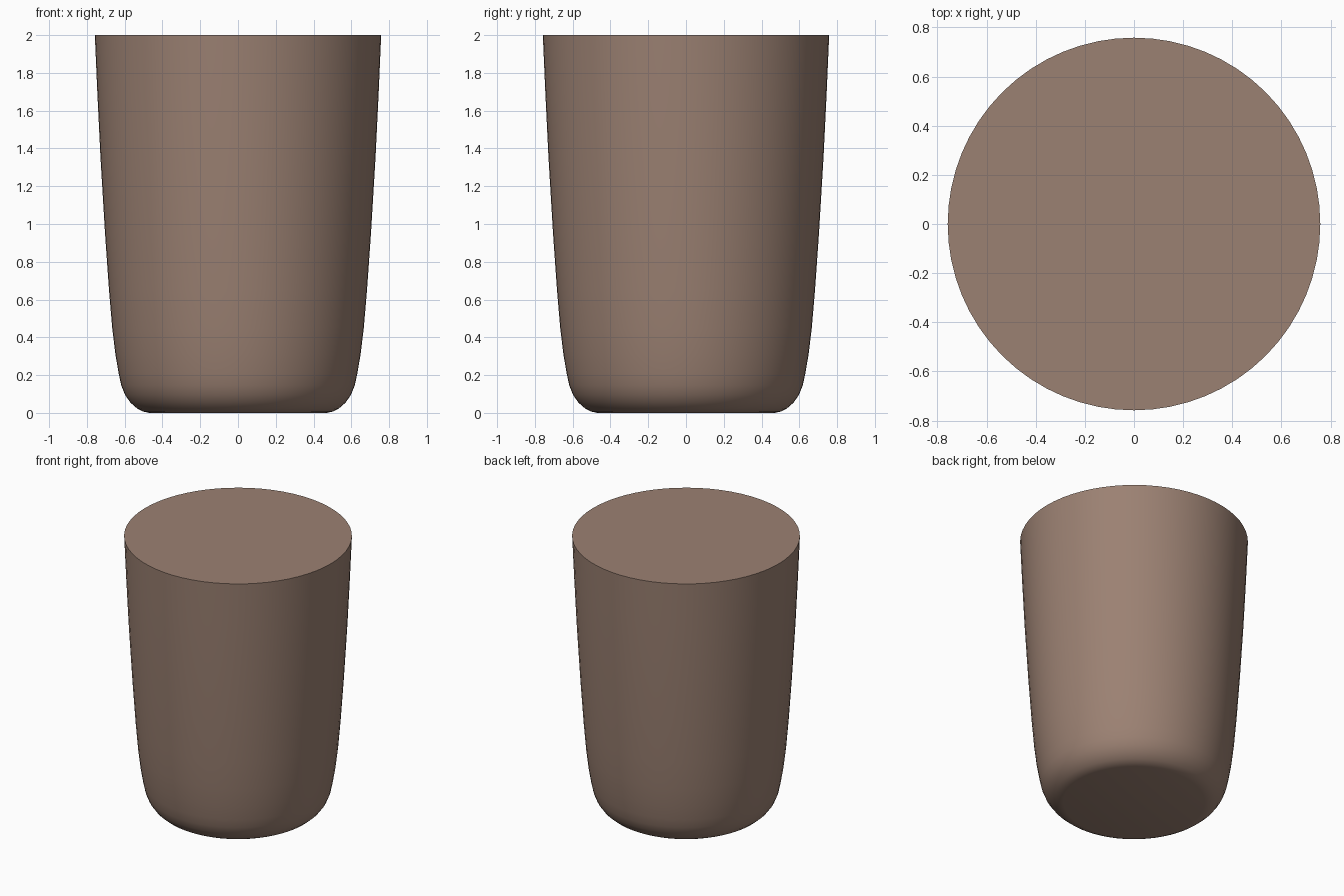
import bpy, bmesh, math

if "Cube" in bpy.data.objects:
    bpy.data.objects.remove(bpy.data.objects["Cube"])

SEGMENTS = 64

# Profile of the tumbler (radius, height), from base edge to top edge
profile = [(0.47, 0.0), (0.505, 0.008), (0.535, 0.024), (0.57, 0.055),
           (0.598, 0.095), (0.618, 0.145), (0.632, 0.21), (0.649, 0.31),
           (0.666, 0.45), (0.683, 0.65), (0.704, 0.95), (0.728, 1.35),
           (0.745, 1.7), (0.758, 2.0)]

# Revolve the profile into rings, bridge them and close both ends
bm = bmesh.new()
rings = []
for r, z in profile:
    rings.append([bm.verts.new((r * math.cos(a), r * math.sin(a), z))
                  for a in (2 * math.pi * i / SEGMENTS for i in range(SEGMENTS))])
for low, high in zip(rings, rings[1:]):
    for i in range(SEGMENTS):
        j = (i + 1) % SEGMENTS
        bm.faces.new((low[i], low[j], high[j], high[i]))
bm.faces.new(list(reversed(rings[0])))
bm.faces.new(rings[-1])

mesh = bpy.data.meshes.new("tumbler_body")
bm.to_mesh(mesh)
bm.free()
body = bpy.data.objects.new("tumbler_body", mesh)
bpy.context.collection.objects.link(body)

# Brown finish
brown = bpy.data.materials.new("brown")
brown.diffuse_color = (0.33, 0.22, 0.17, 1.0)
brown.use_nodes = True
brown.node_tree.nodes["Principled BSDF"].inputs["Base Color"].default_value = brown.diffuse_color
mesh.materials.append(brown)

# Smooth sides, sharp top edge
bpy.context.view_layer.objects.active = body
body.select_set(True)
bpy.ops.object.shade_smooth_by_angle(angle=math.radians(35))
